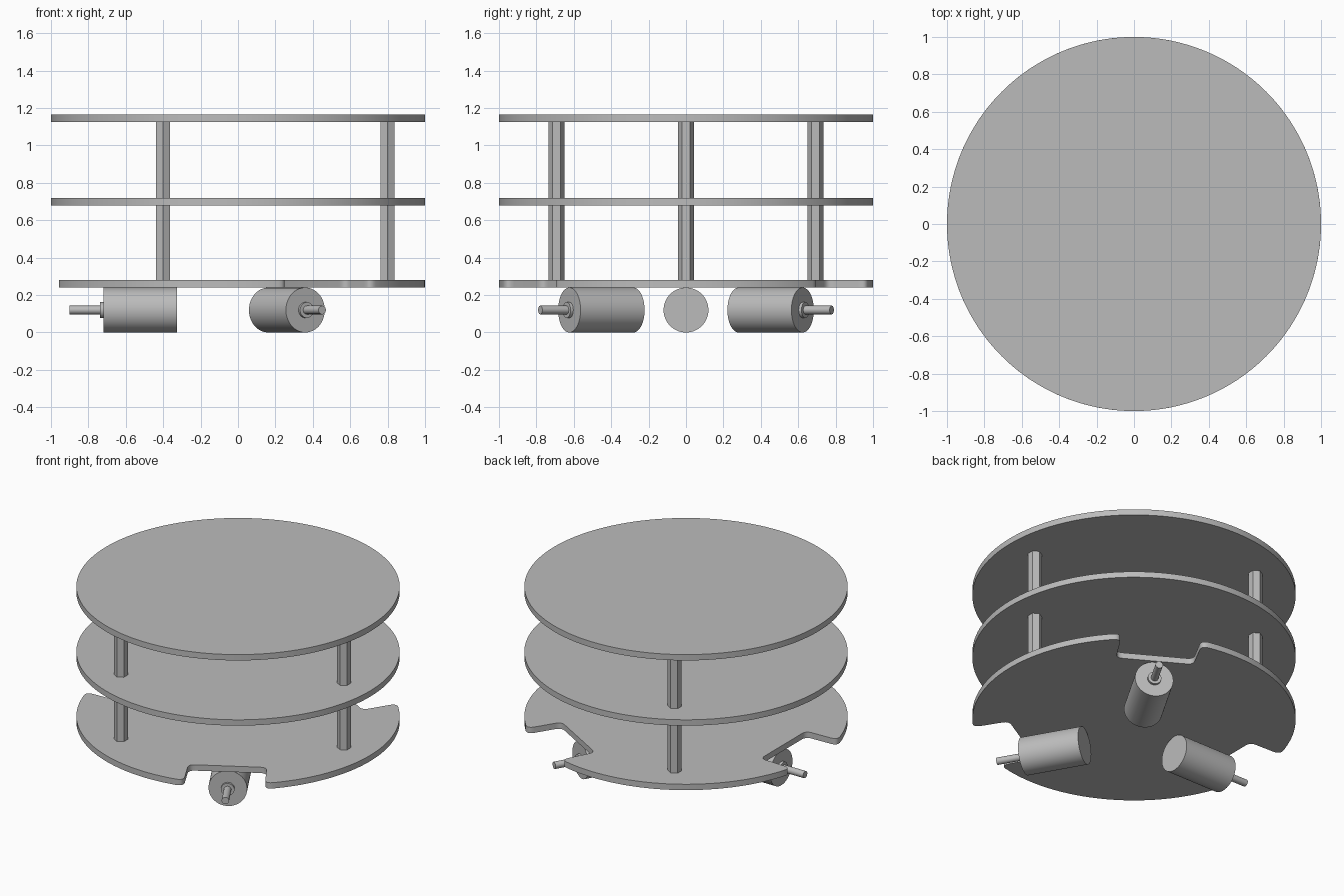
import bpy, bmesh
from math import sin, cos, asin, hypot, radians, pi
from mathutils import Matrix, Vector

cube = bpy.data.objects.get("Cube")
if cube:
    bpy.data.objects.remove(cube)

gray = bpy.data.materials.new("plain_gray")
gray.use_nodes = True
COLOR = (0.5, 0.5, 0.5, 1)
gray.diffuse_color = COLOR
gray.node_tree.nodes["Principled BSDF"].inputs["Base Color"].default_value = COLOR

MOTOR_ANGLES = {"front": -60, "back": 60, "right": 180}
POST_ANGLES = {"left": 0, "back": 120, "front": -120}
THICK = 0.04


def finish(name, bm):
    """Turn a bmesh into a named object with sharp-edged smooth shading."""
    bmesh.ops.recalc_face_normals(bm, faces=bm.faces)
    mesh = bpy.data.meshes.new(name)
    bm.to_mesh(mesh)
    bm.free()
    mesh.materials.append(gray)
    obj = bpy.data.objects.new(name, mesh)
    bpy.context.collection.objects.link(obj)
    bpy.ops.object.select_all(action='DESELECT')
    obj.select_set(True)
    bpy.context.view_layer.objects.active = obj
    bpy.ops.object.shade_smooth_by_angle(angle=radians(30))
    return obj


def plate(name, outline, z):
    bm = bmesh.new()
    face = bm.faces.new([bm.verts.new((x, y, z)) for x, y in outline])
    top = bmesh.ops.extrude_face_region(bm, geom=[face])["geom"]
    moved = [v for v in top if isinstance(v, bmesh.types.BMVert)]
    bmesh.ops.translate(bm, verts=moved, vec=(0, 0, THICK))
    return finish(name, bm)


def add_cylinder(bm, radius, depth, sides, matrix):
    bmesh.ops.create_cone(bm, cap_ends=True, segments=sides, radius1=radius,
                          radius2=radius, depth=depth, matrix=matrix)


def fillet(a, corner, b, steps=6):
    """Rounded corner from a to b."""
    a, c, b = Vector(a), Vector(corner), Vector(b)
    return [a * (1 - t) ** 2 + c * 2 * t * (1 - t) + b * t * t
            for t in (i / steps for i in range(steps + 1))]


def notched_outline():
    """Circle with a rounded notch in front of every motor."""
    lip = 0.3
    edge = (1 - lip ** 2) ** 0.5
    half = (fillet((0.735, 0.2), (0.735, 0.245), (0.78, 0.245))
            + fillet((0.915, 0.25), (0.968, 0.252), (edge, lip)))
    notch = [Vector((p.x, -p.y)) for p in reversed(half)] + half
    start = asin(lip)
    span = 2 * pi / 3 - 2 * start
    arc = [Vector((cos(start + span * i / 40), sin(start + span * i / 40)))
           for i in range(1, 40)]
    points = []
    for deg in sorted(MOTOR_ANGLES.values()):
        turn = Matrix.Rotation(radians(deg), 2)
        points += [turn @ p for p in notch + arc]
    return points


# Decks
disc = [(cos(2 * pi * i / 128), sin(2 * pi * i / 128)) for i in range(128)]
plate("bottom_deck", notched_outline(), 0.24)
plate("middle_deck", disc, 0.68)
plate("top_deck", disc, 1.125)

# Hexagonal standoffs between decks
for level, low, high in (("lower", 0.28, 0.68), ("upper", 0.72, 1.125)):
    for side, deg in POST_ANGLES.items():
        a = radians(deg)
        bm = bmesh.new()
        place = Matrix.Translation((0.8 * cos(a), 0.8 * sin(a), (low + high) / 2))
        add_cylinder(bm, 0.0435, high - low, 6, place)
        # corners point along the y axis
        if max(v.co.x for v in bm.verts) - 0.8 * cos(a) > 0.04:
            bmesh.ops.rotate(bm, verts=bm.verts, cent=place.translation,
                             matrix=Matrix.Rotation(pi / 6, 3, 'Z'))
        finish(f"{level}_standoff_{side}", bm)

# Motors: body, collar and shaft pointing outwards
MOTOR_PARTS = (("body", 0.12, 0.325, 0.72, 64),
               ("collar", 0.042, 0.72, 0.737, 32),
               ("shaft", 0.023, 0.737, 0.9, 24))
for side, deg in MOTOR_ANGLES.items():
    turn = Matrix.Rotation(radians(deg), 4, 'Z')
    for part, radius, near, far, sides in MOTOR_PARTS:
        bm = bmesh.new()
        place = turn @ Matrix.Translation(((near + far) / 2, 0, 0.12))
        add_cylinder(bm, radius, far - near, sides,
                     place @ Matrix.Rotation(pi / 2, 4, 'Y'))
        finish(f"motor_{part}_{side}", bm)
